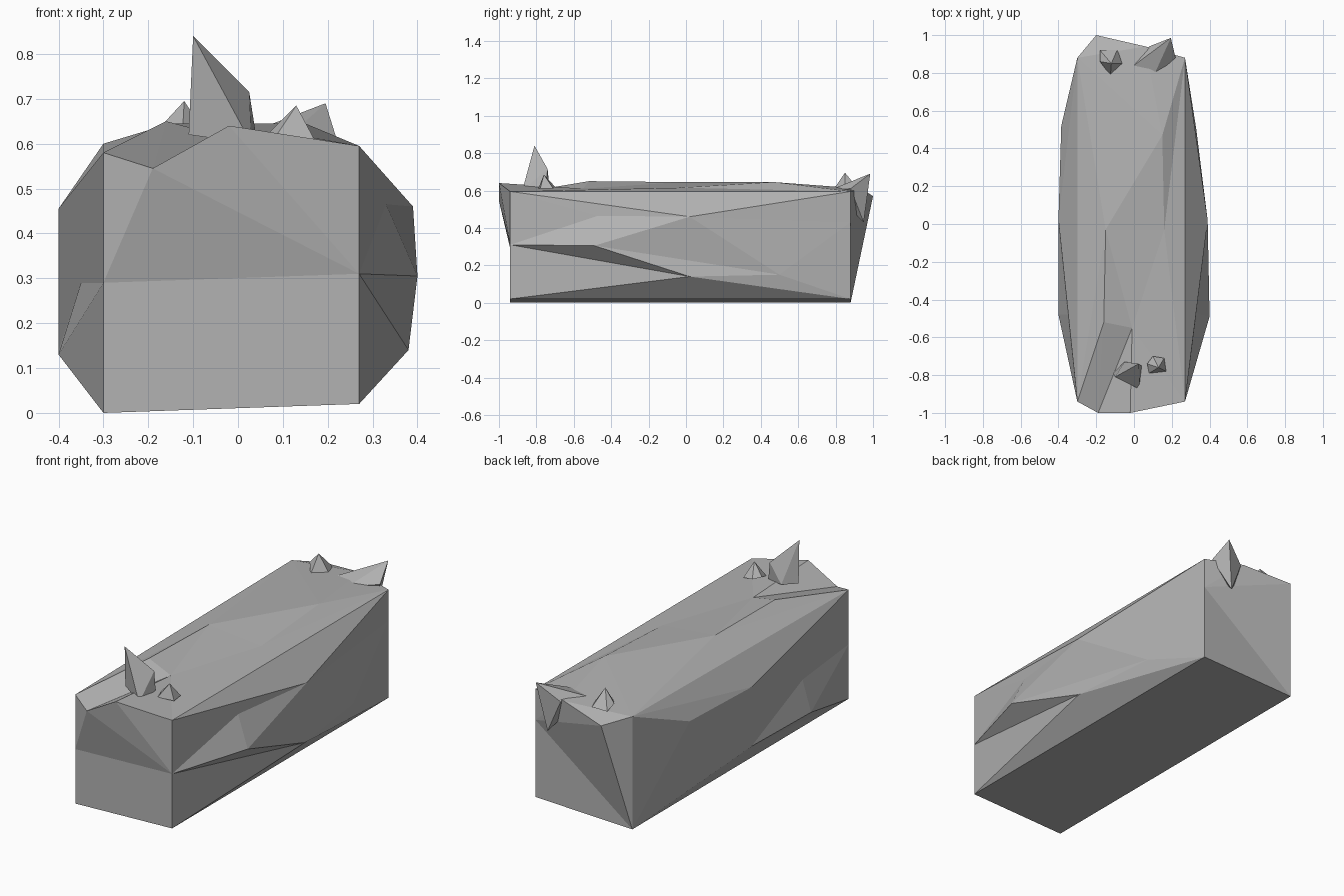
import bpy, bmesh
from mathutils import Vector
from mathutils.geometry import delaunay_2d_cdt

if "Cube" in bpy.data.objects:
    bpy.data.objects.remove(bpy.data.objects["Cube"], do_unlink=True)

stone = bpy.data.materials.new("stone grey")
stone.use_nodes = True
stone.diffuse_color = (0.45, 0.45, 0.45, 1)
stone.node_tree.nodes["Principled BSDF"].inputs["Base Color"].default_value = stone.diffuse_color


def finish(name, bm):
    bmesh.ops.recalc_face_normals(bm, faces=bm.faces)
    mesh = bpy.data.meshes.new(name)
    bm.to_mesh(mesh)
    bm.free()
    mesh.materials.append(stone)
    obj = bpy.data.objects.new(name, mesh)
    bpy.context.collection.objects.link(obj)
    return obj


# Named corners of the stone block
corners = dict(
    # front end
    front_low_right=(-.3, -.94, 0), front_low_left=(.27, -.94, .02),
    front_mid_right=(-.3, -.94, .29), front_mid_left=(.27, -.94, .31),
    front_top_right=(-.3, -.94, .58), front_top_left=(.27, -.94, .595),
    front_notch=(-.19, -1, .545), front_peak=(-.02, -1, .64),
    # back end
    back_low_right=(-.3, .88, 0), back_low_left=(.27, .88, .02),
    back_top_right=(-.3, .88, .6), back_top_left=(.27, .88, .595),
    back_mid_left=(.27, .88, .43), back_lip=(-.2, 1, .57), back_peak=(.06, .94, .61),
    # bulging left side
    left_a=(.33, -.47, .465), left_b=(.39, .02, .46), left_c=(.4, -.49, .305),
    left_d=(.38, .02, .14), left_e=(.33, .5, .15),
    # bulging right side
    right_a=(-.4, .02, .455), right_b=(-.385, .52, .46), right_c=(-.35, -.48, .29),
    right_d=(-.4, .02, .14), right_e=(-.4, -.48, .13),
    # top ridges
    top_a=(-.16, -.52, .65), top_b=(-.01, -.55, .61), top_c=(-.15, -.03, .645),
    top_d=(.16, -.03, .615), top_e=(.15, .47, .645),
)

# Each panel: projection axes, outline, inner points, creases
panels = [
    ((0, 2), "front_low_right front_low_left front_mid_left front_top_left front_peak "
             "front_notch front_top_right front_mid_right", "", ""),
    ((0, 2), "back_low_right back_low_left back_mid_left back_top_left back_peak "
             "back_lip back_top_right", "", ""),
    ((0, 1), "front_low_right front_low_left back_low_left back_low_right", "", ""),
    ((1, 2), "front_low_left back_low_left back_mid_left back_top_left front_top_left front_mid_left",
     "left_a left_b left_c left_d left_e",
     "front_top_left-left_a left_a-left_b left_b-back_top_left left_a-left_c front_mid_left-left_c "
     "left_c-left_e left_b-left_e left_c-left_d left_d-left_e front_mid_left-left_d "
     "left_e-back_mid_left left_b-back_mid_left left_e-back_low_left"),
    ((1, 2), "front_low_right back_low_right back_top_right front_top_right front_mid_right",
     "right_a right_b right_c right_d right_e",
     "front_top_right-right_a right_a-right_b right_b-back_top_right right_c-right_a "
     "front_mid_right-right_c right_c-right_e right_c-right_d right_d-right_e right_b-right_d"),
    ((0, 1), "front_top_right front_notch front_peak front_top_left back_top_left back_peak "
             "back_lip back_top_right",
     "top_a top_b top_c top_d top_e",
     "front_top_right-top_a front_notch-top_b top_a-top_b top_a-top_c top_c-top_d "
     "top_c-top_e top_d-top_e top_e-back_top_left top_b-top_d"),
]

# Stone block, triangulated panel by panel
bm = bmesh.new()
verts = {name: bm.verts.new(co) for name, co in corners.items()}
for axes, outline, inner, creases in panels:
    rim = outline.split()
    names = rim + inner.split()
    flat = [Vector([corners[n][a] for a in axes]) for n in names]
    edges = [(i, (i + 1) % len(rim)) for i in range(len(rim))]
    for crease in creases.split():
        start, end = crease.split("-")
        edges.append((names.index(start), names.index(end)))
    result = delaunay_2d_cdt(flat, edges, [], 1, 1e-5)
    tris, origin = result[2], result[3]
    for tri in tris:
        if all(origin[i] for i in tri):
            bm.faces.new([verts[names[origin[i][0]]] for i in tri])
finish("stone_block", bm)


# Pointed shards: convex hulls of a tip, shoulders and a buried base
def shard(name, points):
    bm = bmesh.new()
    for p in points:
        bm.verts.new(p)
    hull = bmesh.ops.convex_hull(bm, input=bm.verts)
    unused = [v for v in hull["geom_interior"] if isinstance(v, bmesh.types.BMVert)]
    bmesh.ops.delete(bm, geom=unused, context='VERTS')
    finish(name, bm)


shard("large_front_shard", [(-.1, -.81, .84), (.025, -.74, .715), (.04, -.75, .62),
                            (-.11, -.79, .62), (.03, -.875, .6), (-.05, -.73, .62)])
shard("small_front_shard", [(.13, -.76, .685), (.07, -.74, .625), (.08, -.79, .61),
                            (.17, -.78, .61), (.16, -.71, .61), (.1, -.7, .62)])
shard("small_back_shard", [(-.12, .85, .695), (-.18, .92, .61), (-.09, .92, .61),
                           (-.055, .85, .6), (-.125, .785, .6), (-.18, .86, .63)])
shard("large_back_shard", [(.195, .985, .69), (0, .84, .615), (.1, .775, .605),
                           (.22, .88, .61), (.15, .95, .43), (.08, .94, .6)])
